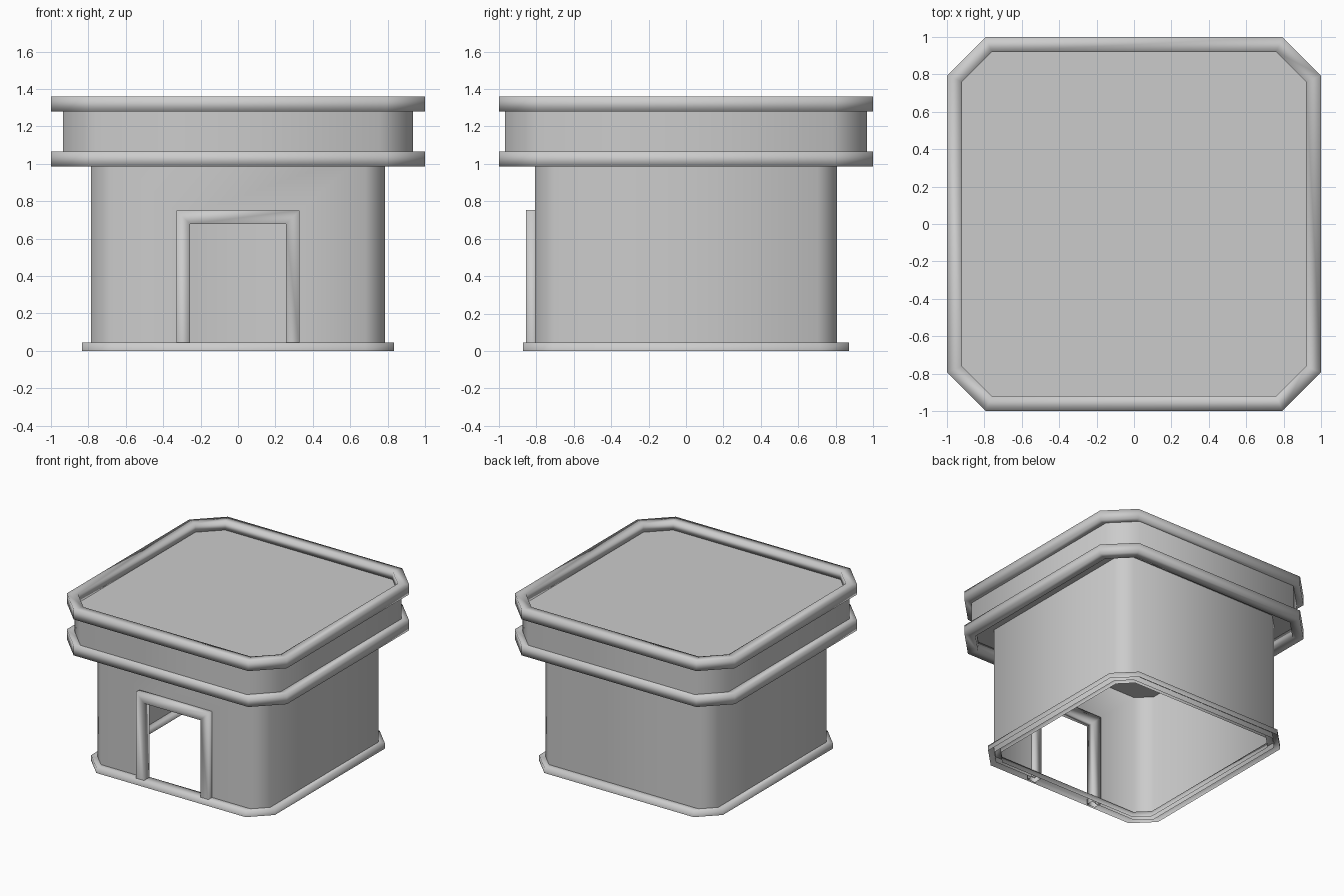
import bpy, bmesh, math

cube = bpy.data.objects.get("Cube")
if cube:
    bpy.data.objects.remove(cube)

grey = bpy.data.materials.new("plain_grey")
grey.use_nodes = True
COLOR = (0.6, 0.6, 0.6, 1)
grey.diffuse_color = COLOR
grey.node_tree.nodes["Principled BSDF"].inputs["Base Color"].default_value = COLOR


def finish(name, bm, angle):
    bmesh.ops.recalc_face_normals(bm, faces=bm.faces)
    mesh = bpy.data.meshes.new(name)
    bm.to_mesh(mesh)
    bm.free()
    mesh.materials.append(grey)
    obj = bpy.data.objects.new(name, mesh)
    bpy.context.collection.objects.link(obj)
    bpy.ops.object.select_all(action='DESELECT')
    obj.select_set(True)
    bpy.context.view_layer.objects.active = obj
    bpy.ops.object.shade_smooth_by_angle(angle=math.radians(angle))


def octagon(hx, hy, cut, z, grow=0):
    """Chamfered rectangle, grown outwards with even mitres."""
    shift = grow * math.tan(math.pi / 8)
    x, y = hx + grow, hy + grow
    ix, iy = hx - cut + shift, hy - cut + shift
    return [(-ix, -y, z), (ix, -y, z), (x, -iy, z), (x, iy, z),
            (ix, y, z), (-ix, y, z), (-x, iy, z), (-x, -iy, z)]


def loft(bm, loops, wrap_rows, wrap_loop):
    """Join successive point loops with quads."""
    rows = [[bm.verts.new(p) for p in loop] for loop in loops]
    n, m = len(rows), len(rows[0])
    for i in range(n if wrap_rows else n - 1):
        a, b = rows[i], rows[(i + 1) % n]
        for j in range(m if wrap_loop else m - 1):
            k = (j + 1) % m
            bm.faces.new((a[j], a[k], b[k], b[j]))
    return rows


def square(r):
    return [(r, -r), (r, r), (-r, r), (-r, -r)]


# Square mouldings that run around the parapet, softly shaded
for name, z in (("lower_parapet_ring", 1.025), ("upper_parapet_ring", 1.32)):
    bm = bmesh.new()
    loft(bm, [octagon(0.96, 0.96, 0.183, z + v, u) for u, v in square(0.04)], True, True)
    finish(name, bm, 95)

# Moulding at the foot of the wall, open underneath
bm = bmesh.new()
loft(bm, [octagon(0.79, 0.825, 0.13, max(v, 0), u) for u, v in square(0.045)], False, True)
finish("base_ring", bm, 95)

# Parapet block with sunken flat roof and underside
bm = bmesh.new()
rows = loft(bm, [octagon(0.935, 0.967, 0.18, z) for z in (1.065, 1.29)], False, True)
for row in rows:
    bm.faces.new(row)
finish("parapet_and_roof", bm, 50)

# Single-skin wall with a doorway cut in the front face
DOOR_X, DOOR_TOP = 0.293, 0.715
bm = bmesh.new()
low, high = loft(bm, [octagon(0.785, 0.808, 0.105, z) for z in (0, 1.065)], False, True)
bm.faces.ensure_lookup_table()
bm.faces.remove(bm.faces[0])
front = low[0].co.y
door = [bm.verts.new((x, front, z)) for x, z in
        ((-DOOR_X, 0), (-DOOR_X, DOOR_TOP), (DOOR_X, DOOR_TOP), (DOOR_X, 0))]
bm.faces.new((low[0], door[0], door[1], high[0]))
bm.faces.new((door[1], door[2], high[1], high[0]))
bm.faces.new((door[3], low[1], high[1], door[2]))
finish("wall", bm, 50)

# Square door frame with mitred corners
bm = bmesh.new()
loops = []
for u, v in square(0.037):
    x, y, top = DOOR_X + u, -0.818 + v, DOOR_TOP + u
    loops.append([(-x, y, 0), (-x, y, top), (x, y, top), (x, y, 0)])
loft(bm, loops, True, False)
finish("door_frame", bm, 95)
